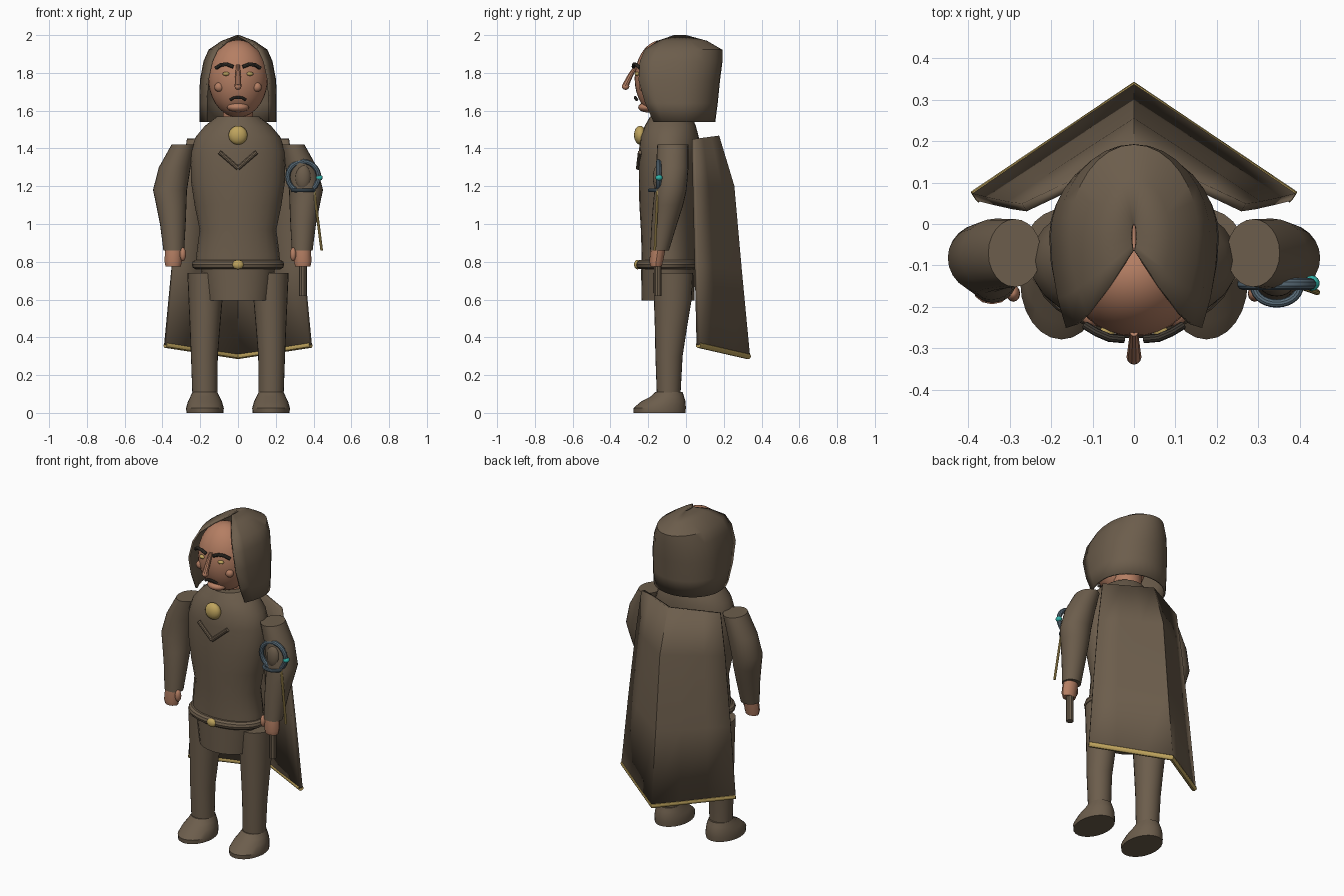
import bpy, bmesh, math
from mathutils import Vector

if "Cube" in bpy.data.objects:
    bpy.data.objects.remove(bpy.data.objects["Cube"])


def material(name, rgb):
    m = bpy.data.materials.new(name)
    m.diffuse_color = (*rgb, 1)
    m.use_nodes = True
    m.node_tree.nodes["Principled BSDF"].inputs["Base Color"].default_value = m.diffuse_color
    return m


BROWN = material("brown cloth", (0.15, 0.11, 0.072))
DARK = material("dark hair", (0.05, 0.042, 0.033))
SKIN = material("skin", (0.46, 0.21, 0.125))
GOLD = material("gold", (0.52, 0.37, 0.11))
STEEL = material("blue steel", (0.10, 0.15, 0.19))
TEAL = material("teal", (0.03, 0.45, 0.40))


def finish(name, bm, mat):
    bmesh.ops.recalc_face_normals(bm, faces=bm.faces)
    me = bpy.data.meshes.new(name)
    bm.to_mesh(me)
    bm.free()
    me.materials.append(mat)
    ob = bpy.data.objects.new(name, me)
    bpy.context.collection.objects.link(ob)
    return ob


def grid(name, rows, mat, closed=False):
    """Skin a list of equally long point rows; closed rows get end caps."""
    bm = bmesh.new()
    vs = [[bm.verts.new(p) for p in r] for r in rows]
    n = len(rows[0])
    for a, b in zip(vs, vs[1:]):
        for i in range(n if closed else n - 1):
            j = (i + 1) % n
            bm.faces.new((a[i], a[j], b[j], b[i]))
    if closed:
        bm.faces.new(vs[0])
        bm.faces.new(vs[-1])
    return finish(name, bm, mat)


def loft(name, rings, mat, n=24):
    """Stack of ellipses: (z, cx, cy, rx, ry)."""
    return grid(name, [[(cx + rx * math.cos(i * math.tau / n),
                         cy + ry * math.sin(i * math.tau / n), z) for i in range(n)]
                       for z, cx, cy, rx, ry in rings], mat, True)


def ball(name, loc, r, mat, seg=20):
    bm = bmesh.new()
    bmesh.ops.create_uvsphere(bm, u_segments=seg, v_segments=seg // 2 + 2, radius=1)
    for v in bm.verts:
        v.co = Vector((v.co.x * r[0], v.co.y * r[1], v.co.z * r[2])) + Vector(loc)
    return finish(name, bm, mat)


def tube(name, pts, r, mat, radii=None, cyclic=False):
    """Round bar along a path, turned into a mesh."""
    cu = bpy.data.curves.new(name, 'CURVE')
    cu.dimensions = '3D'
    cu.bevel_depth = r
    cu.bevel_resolution = 3
    cu.use_fill_caps = True
    sp = cu.splines.new('POLY')
    sp.points.add(len(pts) - 1)
    for i, p in enumerate(pts):
        sp.points[i].co = (*p, 1)
        sp.points[i].radius = radii[i] if radii else 1
    sp.use_cyclic_u = cyclic
    cu.materials.append(mat)
    ob = bpy.data.objects.new(name, cu)
    bpy.context.collection.objects.link(ob)
    bpy.ops.object.select_all(action='DESELECT')
    ob.select_set(True)
    bpy.context.view_layer.objects.active = ob
    bpy.ops.object.convert(target='MESH')
    return bpy.context.object


def ellipse(c, u, v, n=28):
    c, u, v = Vector(c), Vector(u), Vector(v)
    return [c + u * math.cos(i * math.tau / n) + v * math.sin(i * math.tau / n) for i in range(n)]


def thicken(ob, t):
    m = ob.modifiers.new("thickness", 'SOLIDIFY')
    m.thickness = t
    m.offset = 0


# Torso, tunic hem and belt
loft("torso", [(0.76, 0, -0.095, 0.225, 0.14), (0.84, 0, -0.095, 0.22, 0.14),
               (0.97, 0, -0.097, 0.203, 0.142), (1.1, 0, -0.1, 0.23, 0.147),
               (1.22, 0, -0.1, 0.248, 0.15), (1.38, 0, -0.09, 0.252, 0.16),
               (1.46, 0, -0.087, 0.225, 0.155), (1.52, 0, -0.083, 0.175, 0.135),
               (1.57, 0, -0.08, 0.11, 0.11)], BROWN)
loft("tunic_hem", [(0.595, 0, -0.095, 0.17, 0.14), (0.76, 0, -0.095, 0.195, 0.143)], BROWN)
tube("belt", ellipse((0, -0.1, 0.785), (0.22, 0, 0), (0, 0.14, 0)), 0.025, BROWN, cyclic=True)
ball("buckle", (0, -0.257, 0.785), (0.03, 0.018, 0.025), GOLD)

# Chest clasp and chevron
ball("clasp", (0, -0.243, 1.47), (0.05, 0.032, 0.05), GOLD)
for s in (-1, 1):
    tube("chevron_bar", [(s * 0.098, -0.243, 1.38), (0, -0.253, 1.295)], 0.012, BROWN)

# Limbs, mirrored
for s in (-1, 1):
    loft("leg", [(0.08, s * 0.175, -0.092, 0.066, 0.062), (0.3, s * 0.178, -0.09, 0.071, 0.072),
                 (0.45, s * 0.175, -0.08, 0.08, 0.085), (0.6, s * 0.172, -0.07, 0.09, 0.1),
                 (0.74, s * 0.17, -0.068, 0.098, 0.105)], BROWN)
    loft("boot", [(0, s * 0.175, -0.14, 0.098, 0.137), (0.025, s * 0.175, -0.14, 0.1, 0.139),
                  (0.06, s * 0.175, -0.12, 0.09, 0.118), (0.085, s * 0.175, -0.1, 0.078, 0.09),
                  (0.11, s * 0.175, -0.09, 0.066, 0.072)], BROWN)
    loft("arm", [(0.86, s * 0.34, -0.14, 0.055, 0.05), (1.0, s * 0.345, -0.115, 0.068, 0.068),
                 (1.1, s * 0.353, -0.095, 0.08, 0.08), (1.18, s * 0.36, -0.082, 0.09, 0.085),
                 (1.3, s * 0.335, -0.073, 0.084, 0.086), (1.42, s * 0.288, -0.07, 0.064, 0.082)], BROWN)
    loft("hand", [(0.775, s * 0.343, -0.158, 0.04, 0.03), (0.8, s * 0.343, -0.158, 0.046, 0.036),
                  (0.87, s * 0.34, -0.148, 0.046, 0.04)], SKIN, 12)
    ball("thumb", (s * 0.292, -0.168, 0.84), (0.017, 0.02, 0.036), SKIN, 12)

# Head, neck and face
ball("head", (0, -0.125, 1.77), (0.157, 0.147, 0.205), SKIN, 32)
loft("neck", [(1.52, 0, -0.06, 0.08, 0.08), (1.68, 0, -0.06, 0.08, 0.08)], SKIN)
tube("nose", [(0, -0.262, 1.84), (0, -0.295, 1.785), (0, -0.322, 1.73)], 0.018, SKIN, (0.55, 0.8, 1))
ball("nose_tip", (0, -0.32, 1.728), (0.018, 0.02, 0.018), SKIN, 12)
for s in (-1, 1):
    ball("eye", (s * 0.063, -0.258, 1.795), (0.019, 0.014, 0.011), GOLD, 14)
    tube("eyebrow", [(s * 0.025, -0.278, 1.832), (s * 0.06, -0.275, 1.846),
                     (s * 0.09, -0.262, 1.843), (s * 0.118, -0.245, 1.825)], 0.01, DARK)
    ball("cheek", (s * 0.1, -0.226, 1.725), (0.025, 0.022, 0.025), SKIN, 16)
    tube("moustache", [(0, -0.268, 1.67), (s * 0.022, -0.268, 1.668), (s * 0.04, -0.26, 1.657)],
         0.008, DARK)
ball("chin", (0, -0.205, 1.618), (0.058, 0.048, 0.027), SKIN)

# Hood: U-shaped rows (z, half width, back y, edge x, edge y)
rows = []
for z, w, b, fx, fy in [(1.54, 0.2, 0.15, 0.165, -0.17), (1.64, 0.2, 0.163, 0.165, -0.215),
                        (1.76, 0.197, 0.175, 0.16, -0.25), (1.86, 0.178, 0.188, 0.138, -0.243),
                        (1.92, 0.152, 0.188, 0.11, -0.218), (1.965, 0.085, 0.11, 0.058, -0.15),
                        (1.995, 0.006, 0.0, 0.002, -0.065)]:
    c = -0.03
    half = [(w * math.sin(k * math.pi / 16), c + (b - c) * math.cos(k * math.pi / 16)) for k in range(9)]
    half += [(w + (fx - w) * t * t, c + (fy - c) * t) for t in (0.33, 0.67, 1)]
    rows.append([(-x, y, z) for x, y in half[:0:-1]] + [(x, y, z) for x, y in half])
thicken(grid("hood", rows, BROWN), 0.01)

# Cape with a centre fold: rows (edge x, edge y, edge z, centre y, centre z)
rows = []
for ex, ey, ez, cy, cz in [(0.265, 0.04, 1.45, 0.165, 1.465), (0.3, 0.045, 1.2, 0.245, 1.2),
                           (0.345, 0.055, 0.78, 0.285, 0.75), (0.385, 0.065, 0.36, 0.328, 0.3)]:
    rows.append([(ex * t, cy + (ey - cy) * abs(t), cz + (ez - cz) * abs(t))
                 for t in (-1, -0.67, -0.33, 0, 0.33, 0.67, 1)])
thicken(grid("cape", rows, BROWN), 0.022)
tube("cape_trim", [rows[-1][i] for i in (0, 3, 6)], 0.016, GOLD)

# Ring charm on one arm, with pendant rod, and the handle held below
ball("elbow_pad", (0.345, -0.145, 1.245), (0.042, 0.03, 0.07), BROWN)
tube("large_ring", ellipse((0.345, -0.145, 1.25), (0.082, 0, 0), (0, 0, 0.08)), 0.014, STEEL, cyclic=True)
tube("small_ring", ellipse((0.345, -0.15, 1.178), (0.055, 0, 0), (0, 0.042, 0)), 0.01, STEEL, cyclic=True)
ball("gem", (0.43, -0.143, 1.245), (0.019, 0.019, 0.016), TEAL, 14)
tube("pendant_rod", [(0.4, -0.15, 1.2), (0.443, -0.165, 0.86)], 0.007, GOLD)
tube("handle", [(0.343, -0.15, 0.62), (0.343, -0.15, 0.86)], 0.021, BROWN)

# Smooth shading with sharp edges kept
bpy.ops.object.select_all(action='SELECT')
bpy.context.view_layer.objects.active = bpy.data.objects["torso"]
bpy.ops.object.shade_smooth_by_angle(angle=math.radians(35))
